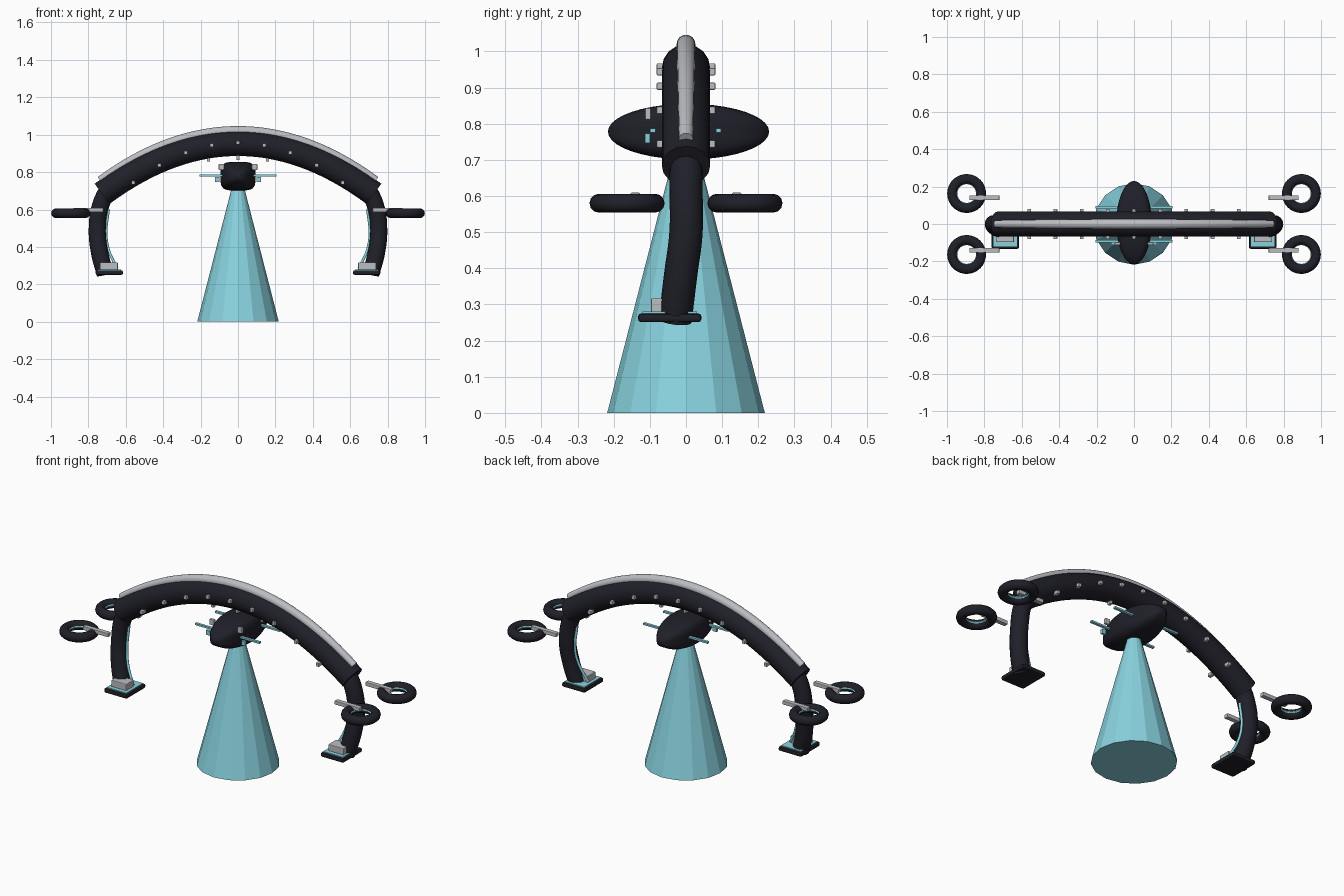
import bpy, bmesh, math
from mathutils import Vector

cube = bpy.data.objects.get("Cube")
if cube:
    bpy.data.objects.remove(cube)


def material(name, colour):
    m = bpy.data.materials.new(name)
    m.use_nodes = True
    m.diffuse_color = (*colour, 1)
    m.node_tree.nodes["Principled BSDF"].inputs["Base Color"].default_value = (*colour, 1)
    return m


DARK = material("dark_shell", (0.014, 0.014, 0.022))
GREY = material("light_metal", (0.50, 0.51, 0.54))
CYAN = material("cyan_glow", (0.25, 0.65, 0.74))


def finish(name, mat, smooth=True):
    ob = bpy.context.object
    ob.name = ob.data.name = name
    ob.data.materials.clear()
    ob.data.materials.append(mat)
    if smooth:
        bpy.ops.object.shade_smooth_by_angle(angle=math.radians(40))
    return ob


def box(name, mat, centre, size, bevel=0.0):
    bpy.ops.mesh.primitive_cube_add(size=1, location=centre)
    ob = finish(name, mat, False)
    ob.scale = size
    bpy.ops.object.transform_apply(location=False, rotation=False)
    if bevel:
        mod = ob.modifiers.new("bevel", "BEVEL")
        mod.width, mod.segments = bevel, 2
    return ob


def tube(name, mat, points, radius, taper=0.0, auto=False):
    """Round capped tube along a path; taper thins both ends."""
    cu = bpy.data.curves.new(name, "CURVE")
    cu.dimensions = "3D"
    cu.bevel_depth, cu.bevel_resolution = radius, 6
    cu.use_fill_caps = True
    cu.resolution_u = 8
    sp = cu.splines.new("BEZIER" if auto else "POLY")
    pts = sp.bezier_points if auto else sp.points
    pts.add(len(points) - 1)
    for i, (p, co) in enumerate(zip(pts, points)):
        if auto:
            p.co = co
            p.handle_left_type = p.handle_right_type = "AUTO"
        else:
            p.co = (*co, 1)
        p.radius = 1 - taper * abs(2 * i / (len(points) - 1) - 1) ** 2
    ob = bpy.data.objects.new(name, cu)
    bpy.context.collection.objects.link(ob)
    bpy.ops.object.select_all(action="DESELECT")
    ob.select_set(True)
    bpy.context.view_layer.objects.active = ob
    bpy.ops.object.convert(target="MESH")
    return finish(name, mat)


def arch_path(half, offset, count=40):
    """Shallow parabola in the xz plane, pushed outward along its normal."""
    path = []
    for i in range(count + 1):
        x = half * (2 * i / count - 1)
        n = Vector((1.02 * x, 0, 1)).normalized()
        path.append(Vector((x, 0, 0.953 - 0.51 * x * x)) + n * offset)
    return path


# Arch and the light rail along its top
tube("arch", DARK, arch_path(0.727, 0), 0.067)
tube("top_rail", GREY, arch_path(0.70, 0.067), 0.026, taper=0.25)

# Studs along both faces of the arch, and under its middle
for i in range(-4, 5):
    x = 0.14 * i
    for y in (-0.065, 0.065):
        box("arch_stud", GREY, (x, y, 0.957 - 0.68 * x * x), (0.02, 0.032, 0.02), 0.003)
for x in (-0.157, 0, 0.157):
    box("under_stud", GREY, (x, 0, 0.878 - 0.4 * x * x), (0.016, 0.02, 0.025))

# Legs, feet and side rings
for side, s in (("left", 1), ("right", -1)):
    leg = [(0.69, 0, 0.72), (0.735, 0, 0.62), (0.752, 0, 0.5),
           (0.742, -0.015, 0.38), (0.71, -0.03, 0.255)]
    tube(side + "_leg", DARK, [(s * x, y, z) for x, y, z in leg], 0.046, auto=True)
    glow = [(0.692, 0, 0.6), (0.705, 0, 0.47), (0.69, -0.012, 0.38), (0.645, -0.03, 0.285)]
    tube(side + "_leg_glow", CYAN, [(s * x, y, z) for x, y, z in glow], 0.007, auto=True)
    box(side + "_foot", DARK, (s * 0.688, -0.045, 0.263), (0.146, 0.175, 0.024), 0.008)
    box(side + "_foot_glow", CYAN, (s * 0.688, -0.045, 0.276), (0.125, 0.15, 0.008))
    box(side + "_foot_block", GREY, (s * 0.69, -0.062, 0.297), (0.096, 0.07, 0.04), 0.004)
    for end, t in (("front", -1), ("back", 1)):
        tag = f"{side}_{end}"
        centre = (s * 0.895, t * 0.163, 0.58)
        bpy.ops.mesh.primitive_torus_add(location=centre, major_radius=0.078, minor_radius=0.026,
                                         major_segments=32, minor_segments=12)
        finish(tag + "_ring", DARK)
        bpy.ops.mesh.primitive_torus_add(location=centre, major_radius=0.056, minor_radius=0.006,
                                         major_segments=32, minor_segments=6)
        finish(tag + "_ring_glow", CYAN)
        box(tag + "_arm", GREY, (s * 0.80, t * 0.14, 0.598), (0.16, 0.026, 0.022), 0.003)

# Central pod: a rounded-square section tapering to both ends
bpy.ops.mesh.primitive_uv_sphere_add(segments=32, ring_count=20, radius=1,
                                     rotation=(math.pi / 2, 0, 0))
bpy.ops.object.transform_apply()
pod = finish("pod", DARK)
for v in pod.data.vertices:
    x, y, z = v.co
    r = math.hypot(x, z)
    if r > 1e-5:
        k = r / ((x / r) ** 4 + (z / r) ** 4) ** 0.25 / r
        x, z = x * k, z * k
    v.co = (0.094 * x, 0.223 * y + 0.007, 0.778 + 0.077 * z)

# Pod fittings
for y in (-0.092, 0.09):
    box("pod_bar", CYAN, (0, y, 0.781), (0.41, 0.015, 0.01))
for s in (-1, 1):
    box("pod_sensor", GREY, (s * 0.088, -0.105, 0.827), (0.03, 0.016, 0.032), 0.003)
    box("pod_lamp", CYAN, (s * 0.112, -0.106, 0.76), (0.024, 0.014, 0.026))

# Light beam
bpy.ops.mesh.primitive_cone_add(vertices=16, radius1=0.218, radius2=0.035, depth=0.71,
                                location=(0, 0, 0.355))
finish("light_beam", CYAN, False)
